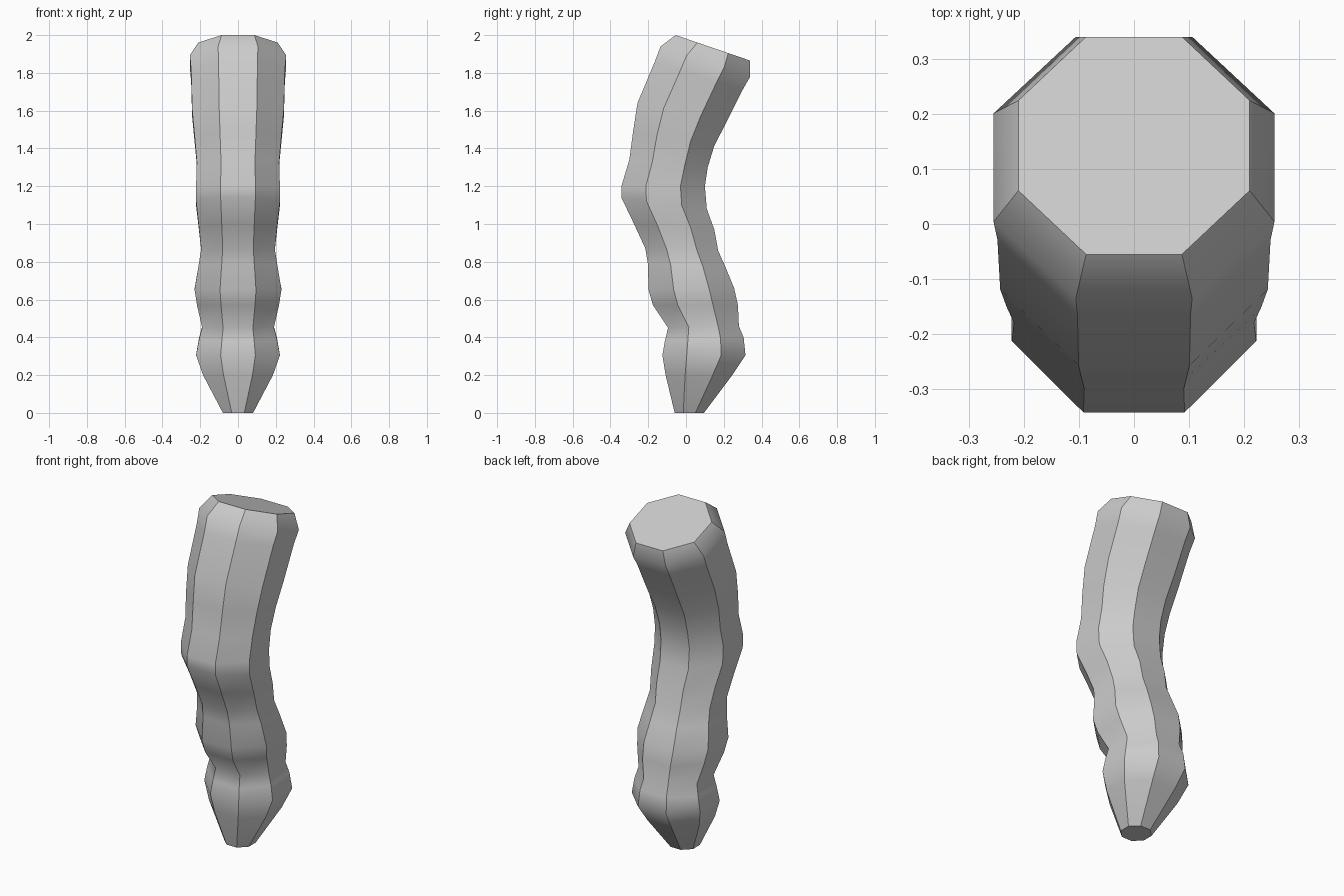
import bpy, bmesh, math

if "Cube" in bpy.data.objects:
    bpy.data.objects.remove(bpy.data.objects["Cube"])

# Cross-sections, bottom to top: front y, front z, back y, back z, half width
sections = [
    (-.06, 0, .095, 0, .08),
    (-.108, .20, .245, .20, .185),
    (-.125, .305, .315, .305, .222),
    (-.112, .38, .305, .40, .207),
    (-.095, .45, .28, .46, .19),
    (-.175, .57, .275, .57, .217),
    (-.198, .65, .255, .66, .23),
    (-.202, .79, .21, .77, .208),
    (-.215, .87, .17, .86, .195),
    (-.275, 1.00, .15, .97, .208),
    (-.342, 1.14, .11, 1.08, .222),
    (-.342, 1.20, .10, 1.20, .222),
    (-.30, 1.34, .115, 1.30, .218),
    (-.28, 1.49, .15, 1.415, .23),
    (-.257, 1.64, .215, 1.54, .243),
    (-.165, 1.86, .30, 1.71, .248),
    (-.135, 1.94, .34, 1.78, .255),
    (-.055, 2.00, .34, 1.865, .21),
]
SIDES = 8


def ring(bm, fy, fz, by, bz, w):
    """Tilted octagon with one flat facing front and one facing back."""
    verts = []
    for k in range(SIDES):
        a = math.radians(22.5 + 45 * k)
        c = math.cos(math.radians(22.5))
        t = 0.5 + 0.5 * math.sin(a) / c
        verts.append(bm.verts.new((w * math.cos(a) / c,
                                   fy + (by - fy) * t,
                                   fz + (bz - fz) * t)))
    return verts


# Loft the octagons into the bent stalk and cap both ends
bm = bmesh.new()
rings = [ring(bm, *s) for s in sections]
for lo, hi in zip(rings, rings[1:]):
    for k in range(SIDES):
        n = (k + 1) % SIDES
        bm.faces.new((lo[k], lo[n], hi[n], hi[k])).smooth = True
bm.faces.new(rings[0][::-1])
bm.faces.new(rings[-1])

# Sharp lengthwise edges and cap outlines, smooth along the length
for lo, hi in zip(rings, rings[1:]):
    for a, b in zip(lo, hi):
        bm.edges.get((a, b)).smooth = False
for r in (rings[0], rings[-1]):
    for k in range(SIDES):
        bm.edges.get((r[k], r[(k + 1) % SIDES])).smooth = False

mesh = bpy.data.meshes.new("bent_stalk")
bm.to_mesh(mesh)
bm.free()
bpy.context.collection.objects.link(bpy.data.objects.new("bent_stalk", mesh))
